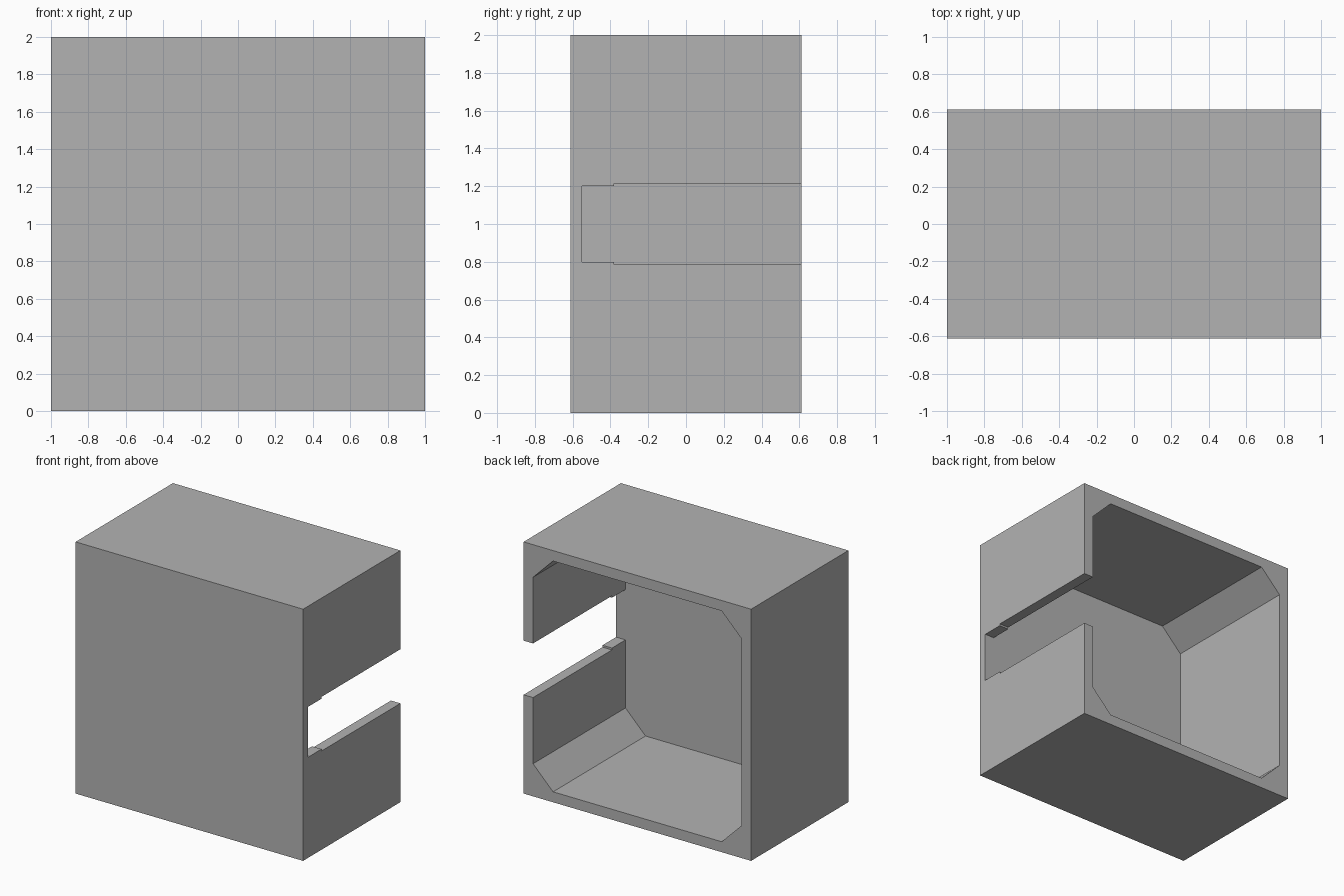
import bpy
import bmesh
from mathutils import Vector

cube = bpy.data.objects.get("Cube")
if cube:
    bpy.data.objects.remove(cube, do_unlink=True)

WIDTH, DEPTH, HEIGHT = 2.0, 1.222, 2.0
WALL = 0.083          # side wall thickness
CHAMFER = 0.176       # cavity corner cut
FLOOR_Y = -0.55       # inside of the front wall

grey = bpy.data.materials.new("Plain grey")
grey.use_nodes = True
grey.diffuse_color = (0.45, 0.45, 0.45, 1)
grey.node_tree.nodes["Principled BSDF"].inputs["Base Color"].default_value = grey.diffuse_color


def prism(name, outline, sweep):
    """Closed solid made by sweeping a flat outline along a vector."""
    bm = bmesh.new()
    face = bm.faces.new([bm.verts.new(p) for p in outline])
    swept = bmesh.ops.extrude_face_region(bm, geom=[face])["geom"]
    moved = [v for v in swept if isinstance(v, bmesh.types.BMVert)]
    bmesh.ops.translate(bm, verts=moved, vec=Vector(sweep))
    bmesh.ops.recalc_face_normals(bm, faces=bm.faces)
    mesh = bpy.data.meshes.new(name)
    bm.to_mesh(mesh)
    bm.free()
    mesh.materials.append(grey)
    obj = bpy.data.objects.new(name, mesh)
    bpy.context.collection.objects.link(obj)
    return obj


def cut(target, cutter):
    """Subtract the cutter from the target, then discard the cutter."""
    cutter.hide_render = True
    mod = target.modifiers.new("Cut", 'BOOLEAN')
    mod.operation = 'DIFFERENCE'
    mod.solver = 'EXACT'
    mod.object = cutter
    bpy.context.view_layer.objects.active = target
    bpy.ops.object.modifier_apply(modifier=mod.name)
    bpy.data.objects.remove(cutter, do_unlink=True)


# Outer box
w, d = WIDTH / 2, DEPTH / 2
shell = prism("box_shell",
              [(-w, -d, 0), (w, -d, 0), (w, -d, HEIGHT), (-w, -d, HEIGHT)],
              (0, DEPTH, 0))

# Cavity with four chamfered corners, open at the back
a = w - WALL
b = a - CHAMFER
octagon = [(b, -a), (a, -b), (a, b), (b, a), (-b, a), (-a, b), (-a, -b), (-b, -a)]
cavity = prism("cavity_cutter",
               [(x, FLOOR_Y, z + HEIGHT / 2) for x, z in octagon], (0, 2, 0))
cut(shell, cavity)

# Stepped slot through the left wall, mirrored about mid height
half = [(FLOOR_Y, 0.2), (-0.38, 0.2), (-0.38, 0.215), (1, 0.215)]
profile = half + [(y, -z) for y, z in reversed(half)]
slot = prism("slot_cutter",
             [(w / 2, y, z + HEIGHT / 2) for y, z in profile], (w, 0, 0))
cut(shell, slot)
